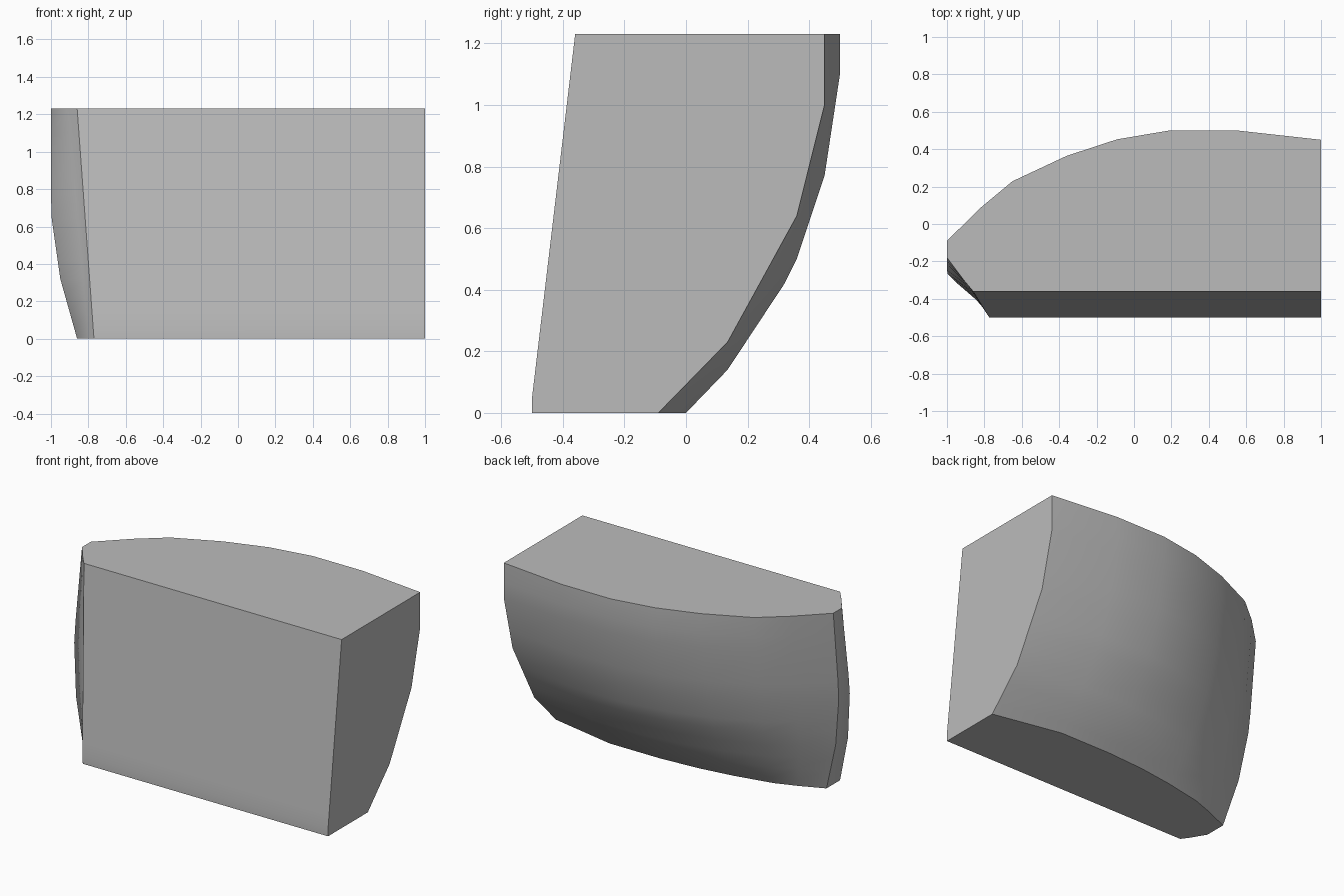
import bpy
import bmesh

cube = bpy.data.objects.get("Cube")
if cube:
    bpy.data.objects.remove(cube, do_unlink=True)

HEIGHT = 1.23


def sample(curve, z):
    """Piecewise linear value of a (height, value) curve."""
    for (z0, v0), (z1, v1) in zip(curve, curve[1:]):
        if z <= z1:
            return v0 + (v1 - v0) * (z - z0) / (z1 - z0)
    return curve[-1][1]


# Vertical profiles of the hull
end_y = [(0, -.09), (.23, .135), (.64, .36), (1.0, .45), (HEIGHT, .45)]
belly_y = [(0, 0), (.14, .135), (.42, .32), (.5, .36), (.77, .45), (1.1, .5), (HEIGHT, .5)]
tip_x = [(0, -.86), (.32, -.95), (.67, -1), (HEIGHT, -1)]
front_y = [(0, -.5), (.05, -.5), (HEIGHT, -.36)]

# Curved back: x position and share of the belly depth
back_shape = [(.55, 1), (.19, 1), (-.09, .92), (-.36, .77), (-.65, .54), (-.82, .3)]


def section(z):
    t = z / HEIGHT

    def mix(low, high):
        return low + (high - low) * t

    tip, belly, front = sample(tip_x, z), sample(belly_y, z), sample(front_y, z)
    tip_y = mix(-.22, -.09)
    ring = [(1, sample(end_y, z))]
    for x, share in back_shape:
        ring.append((x if x > 0 else -x * tip, tip_y + (belly - tip_y) * share))
    ring += [(tip, tip_y), (tip, mix(-.36, -.18)),
             (mix(-.80, -.91), mix(-.46, -.30)),
             (mix(-.77, -.86), front), (1, front)]
    return [(x, y, z) for x, y in ring]


# Loft the sections and close both ends
bm = bmesh.new()
levels = [0, .05, .14, .23, .32, .42, .5, .64, .77, 1.0, 1.1, HEIGHT]
rings = [[bm.verts.new(p) for p in section(z)] for z in levels]
count = len(rings[0])
back_end = len(back_shape) + 1
group = {}
for low, high in zip(rings, rings[1:]):
    for i in range(count):
        j = (i + 1) % count
        face = bm.faces.new((low[i], low[j], high[j], high[i]))
        if i < back_end:
            group[face] = "back"
        elif i < count - 2:
            group[face] = "tip"
        else:
            group[face] = "front" if i == count - 2 else "end"
group[bm.faces.new(rings[0])] = "bottom"
group[bm.faces.new(rings[-1])] = "top"
bmesh.ops.recalc_face_normals(bm, faces=bm.faces)

# Smooth within each side, crisp between sides
for face in bm.faces:
    face.smooth = True
for edge in bm.edges:
    edge.smooth = len({group[f] for f in edge.link_faces}) == 1

mesh = bpy.data.meshes.new("curved_block")
bm.to_mesh(mesh)
bm.free()
body = bpy.data.objects.new("curved_block", mesh)
bpy.context.collection.objects.link(body)

# Single grey finish
grey = bpy.data.materials.new("plain_grey")
grey.use_nodes = True
grey.diffuse_color = (.5, .5, .5, 1)
grey.node_tree.nodes["Principled BSDF"].inputs["Base Color"].default_value = (.5, .5, .5, 1)
mesh.materials.append(grey)
